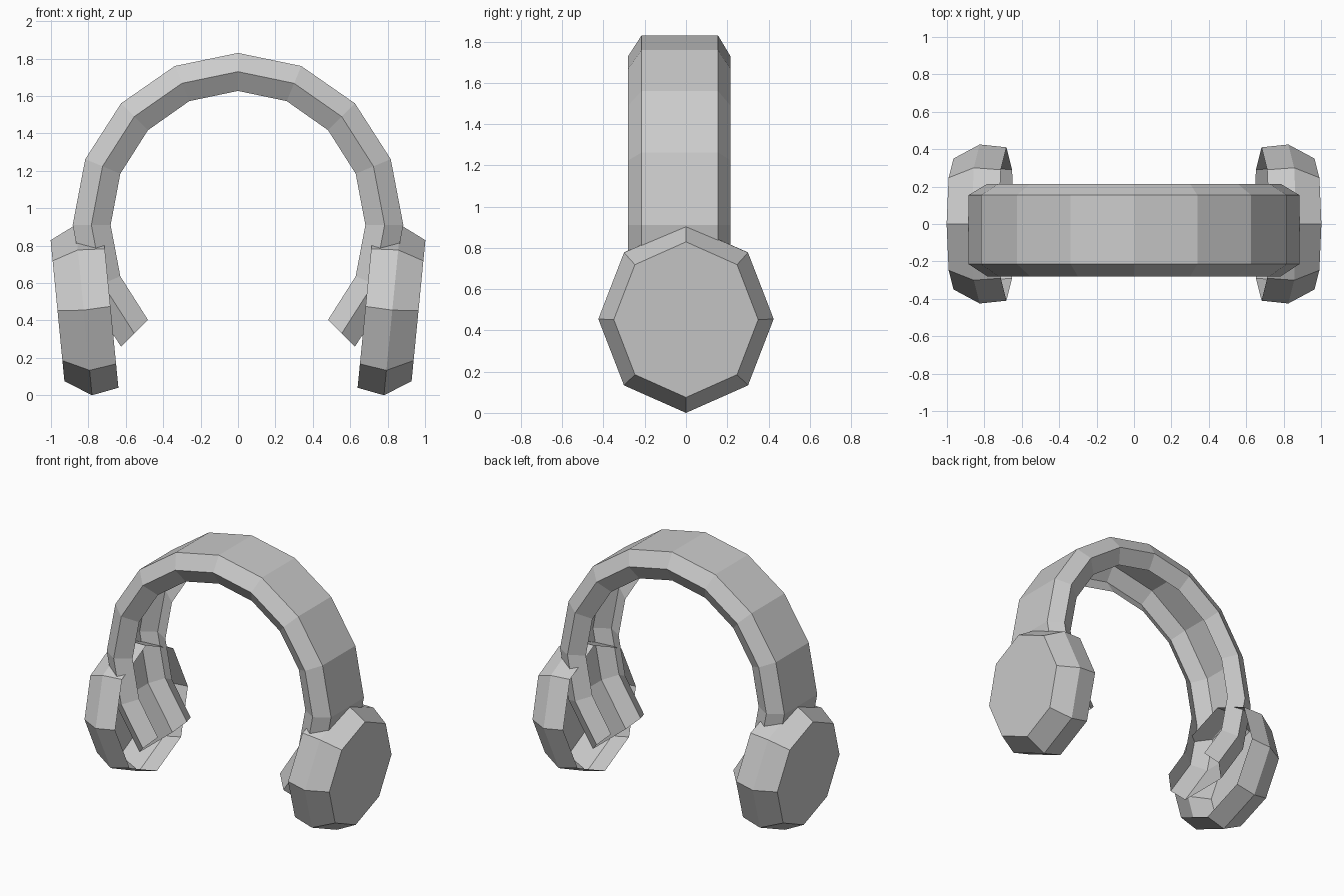
import bpy
import math

if "Cube" in bpy.data.objects:
    bpy.data.objects.remove(bpy.data.objects["Cube"])


def loft(name, rings, closed=True, cap_end=False):
    """Join rings of equal point count with quads, optionally capping the last."""
    n = len(rings[0])
    verts = [p for ring in rings for p in ring]
    faces = [(r * n + i, r * n + (i + 1) % n, (r + 1) * n + (i + 1) % n, (r + 1) * n + i)
             for r in range(len(rings) - 1) for i in range(n if closed else n - 1)]
    if cap_end:
        faces.append(tuple(range(len(verts) - n, len(verts))))
    mesh = bpy.data.meshes.new(name)
    mesh.from_pydata(verts, [], faces)
    obj = bpy.data.objects.new(name, mesh)
    bpy.context.collection.objects.link(obj)
    return obj


# Headband: channel section, open on the inside, swept along an arc into the cups
section = [(-0.103, -0.215), (0, -0.28), (0.10, -0.215),
           (0.10, 0.155), (0, 0.215), (-0.103, 0.155)]
band = []
for k in range(13):
    a = math.radians(-45 + 22.5 * k)
    band.append([((0.784 + d) * math.cos(a), y, 0.91 + (0.82 + d) * math.sin(a))
                 for d, y in section])
loft("headband", band, closed=False)

# Ear cups: tilted octagonal shells, closed outside and open towards the head
# ring: centre x, centre z, radius y, radius z
cup_rings = [(0.682, 0.475, 0.41, 0.435),
             (0.825, 0.455, 0.425, 0.455),
             (0.965, 0.452, 0.35, 0.377)]
for side, name in ((1, "right_ear_cup"), (-1, "left_ear_cup")):
    rings = []
    for cx, cz, ry, rz in cup_rings:
        ring = []
        for i in range(8):
            a = side * math.tau * i / 8
            dz = rz * math.sin(a)
            ring.append((side * (cx + 0.098 * dz), ry * math.cos(a), cz + dz))
        rings.append(ring)
    loft(name, rings, cap_end=True)
